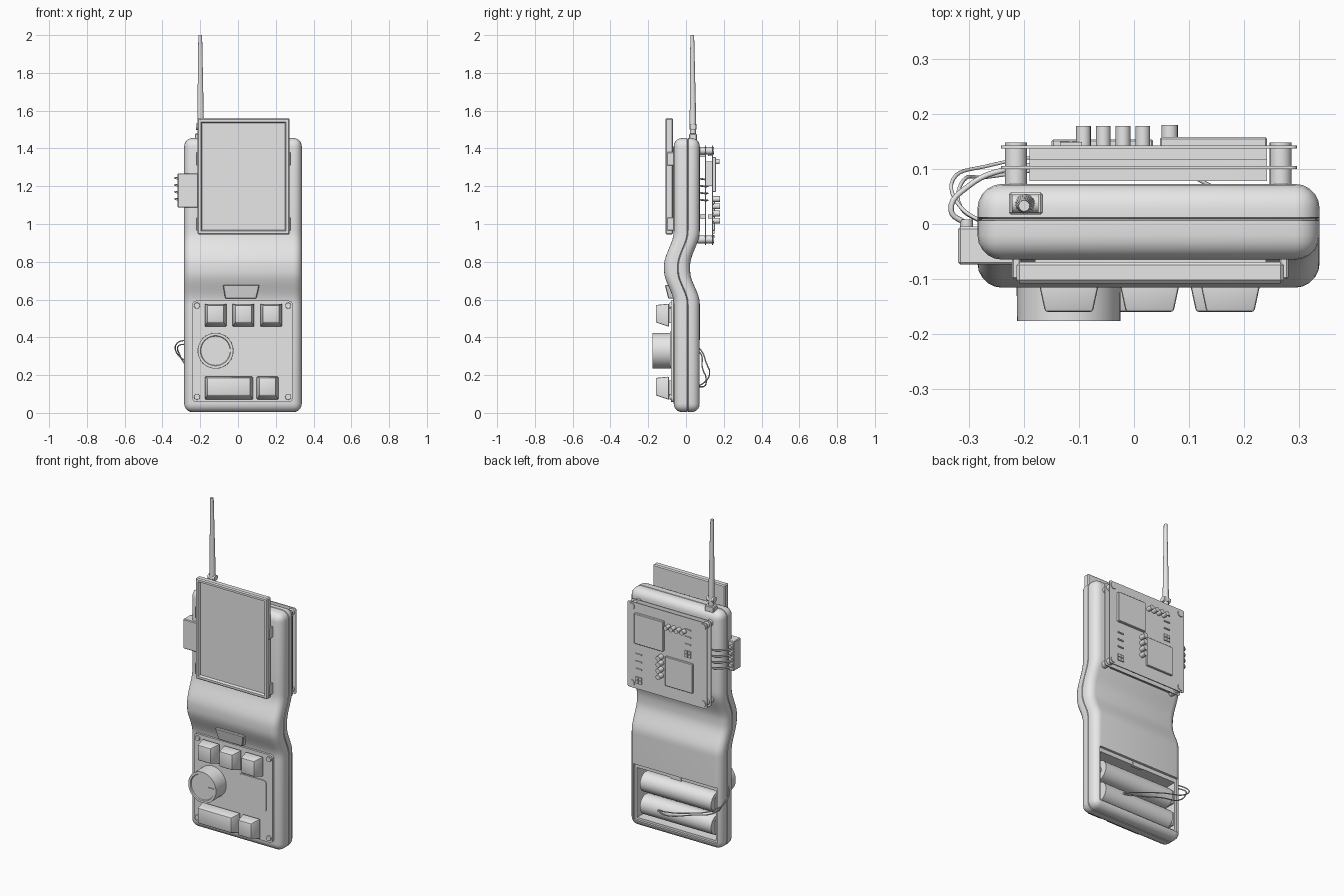
import bpy, bmesh, math
from mathutils import Vector, Matrix

if "Cube" in bpy.data.objects:
    bpy.data.objects.remove(bpy.data.objects["Cube"], do_unlink=True)

grey = bpy.data.materials.new("plain_grey")
grey.use_nodes = True
grey.diffuse_color = (0.8, 0.8, 0.8, 1)
for node in grey.node_tree.nodes:
    if node.type == 'BSDF_PRINCIPLED':
        node.inputs["Base Color"].default_value = (0.8, 0.8, 0.8, 1)


def finish(name, bm):
    mesh = bpy.data.meshes.new(name)
    bmesh.ops.recalc_face_normals(bm, faces=bm.faces[:])
    bm.to_mesh(mesh)
    bm.free()
    mesh.materials.append(grey)
    obj = bpy.data.objects.new(name, mesh)
    bpy.context.collection.objects.link(obj)
    return obj


def box_bm(x, y, z):
    """Box from three (low, high) ranges."""
    bm = bmesh.new()
    bmesh.ops.create_cube(bm, size=1)
    for v in bm.verts:
        v.co = Vector([(r[0] + r[1]) / 2 + c * (r[1] - r[0]) for r, c in zip((x, y, z), v.co)])
    return bm


def bevel(bm, edges, width, segments=2):
    bmesh.ops.bevel(bm, geom=edges, offset=width, segments=segments, profile=0.5, affect='EDGES')


def box(name, x, y, z, width=0.0, segments=2):
    bm = box_bm(x, y, z)
    if width:
        bevel(bm, bm.edges[:], width, segments)
    return finish(name, bm)


def rod_bm(start, end, r1, r2, sides=24):
    a, b = Vector(start), Vector(end)
    bm = bmesh.new()
    turn = (b - a).to_track_quat('Z', 'Y').to_matrix().to_4x4()
    bmesh.ops.create_cone(bm, cap_ends=True, segments=sides, radius1=r1, radius2=r2,
                          depth=(b - a).length, matrix=Matrix.Translation((a + b) / 2) @ turn)
    return bm


def rod(name, start, end, r1, r2=None, sides=24):
    return finish(name, rod_bm(start, end, r1, r1 if r2 is None else r2, sides))


def front_face(bm):
    bm.normal_update()
    return min(bm.faces, key=lambda f: f.calc_center_median().y - f.calc_area() * 0.1)


def rounded_plate(name, x, y, z, radius):
    bm = box_bm(x, y, z)
    upright = [e for e in bm.edges if abs(e.verts[0].co.y - e.verts[1].co.y) > 1e-5]
    bevel(bm, upright, radius, 4)
    return finish(name, bm)


def wire(name, points, radius):
    curve = bpy.data.curves.new(name, 'CURVE')
    curve.dimensions = '3D'
    curve.bevel_depth = radius
    curve.bevel_resolution = 1
    curve.resolution_u = 6
    spline = curve.splines.new('BEZIER')
    spline.bezier_points.add(len(points) - 1)
    for p, co in zip(spline.bezier_points, points):
        p.co = co
        p.handle_left_type = p.handle_right_type = 'AUTO'
    curve.materials.append(grey)
    obj = bpy.data.objects.new(name, curve)
    bpy.context.collection.objects.link(obj)


def smoothstep(a, b, t):
    t = min(max((t - a) / (b - a), 0), 1)
    return t * t * (3 - 2 * t)


# Case: rounded slab with a seam groove, bent forward at the waist
def cut(bm, co, no):
    bmesh.ops.bisect_plane(bm, geom=bm.verts[:] + bm.edges[:] + bm.faces[:], plane_co=co, plane_no=no)


bm = box_bm((-0.285, 0.338), (-0.065, 0.073), (0.004, 1.455))
bevel(bm, bm.edges[:], 0.045, 5)
SEAM = 0.009
for y in (SEAM - 0.003, SEAM, SEAM + 0.003):
    cut(bm, (0, y, 0), (0, 1, 0))
for v in bm.verts:
    if abs(v.co.y - SEAM) < 1e-4:
        v.co.x = 0.0265 + (v.co.x - 0.0265) * 0.975
        v.co.z = 0.73 + (v.co.z - 0.73) * 0.99
for i in range(22):
    cut(bm, (0, 0, 0.57 + i * 0.02), (0, 0, 1))
for v in bm.verts:
    z = v.co.z
    v.co.y -= 0.051 * smoothstep(0.58, 0.75, z) * (1 - smoothstep(0.78, 0.96, z))
case = finish("case", bm)

# Battery bay, with a shallow ledge for its missing lid
cutters = [box("bay_cutter", (-0.245, 0.29), (-0.045, 0.2), (0.055, 0.36)),
           box("ledge_cutter", (-0.258, 0.305), (0.058, 0.2), (0.042, 0.385))]
bpy.context.view_layer.objects.active = case
for c in cutters:
    c.hide_render = True
    mod = case.modifiers.new("bay", 'BOOLEAN')
    mod.operation = 'DIFFERENCE'
    mod.solver = 'EXACT'
    mod.object = c
    bpy.ops.object.modifier_apply(modifier=mod.name)
for c in cutters:
    bpy.data.objects.remove(c, do_unlink=True)
box("lid_catch", (-0.01, 0.06), (0.045, 0.062), (0.355, 0.38))

# Batteries
for i, z in enumerate((0.13, 0.268)):
    side = 1 if i else -1
    rod(f"battery_{i + 1}", (-0.22, 0.012, z), (0.262, 0.012, z), 0.06, sides=32)
    rod(f"battery_tip_{i + 1}", (0.02 + side * 0.24, 0.012, z), (0.02 + side * 0.262, 0.012, z), 0.02)
    box(f"battery_contact_{i + 1}", (-0.243, -0.232), (-0.03, 0.05), (z - 0.04, z + 0.04))
for i in range(2):
    d = i * 0.02
    wire(f"battery_wire_{i + 1}", [(-0.27, 0.0, 0.385 - d), (-0.315, 0.03, 0.375 - d),
                                   (-0.33 + d, 0.08, 0.33 - d), (-0.27, 0.105 - d, 0.27 - d),
                                   (-0.1, 0.125 - d, 0.21 - d), (0.08, 0.095, 0.16 - d),
                                   (0.16, 0.06, 0.14)], 0.0035)

# Screen with recessed display
bm = box_bm((-0.214, 0.273), (-0.108, -0.069), (0.944, 1.56))
bevel(bm, bm.edges[:], 0.006, 1)
face = front_face(bm)
bmesh.ops.inset_region(bm, faces=[face], thickness=0.018, depth=0)
bmesh.ops.inset_region(bm, faces=[face], thickness=0.008, depth=-0.014)
finish("screen", bm)
box("screen_mount", (-0.18, 0.24), (-0.075, -0.055), (0.98, 1.41))
for x in (-0.214, 0.273):
    for z in (1.0, 1.345):
        box("screen_clip", (x - 0.008, x + 0.008), (-0.1, -0.06), (z - 0.035, z + 0.035), 0.003, 1)

# Side connector and its ribbon of wires
box("side_connector", (-0.32, -0.205), (-0.074, -0.005), (1.087, 1.268), 0.004, 1)
for i in range(4):
    z = 1.125 + i * 0.037
    rod("connector_plug", (-0.305, -0.01, z), (-0.305, 0.008, z), 0.012, sides=12)
    wire("connector_wire", [(-0.305, 0.0, z), (-0.333, 0.025, z + 0.008), (-0.3, 0.07, z + 0.004),
                            (-0.23, 0.1, z), (-0.1, 0.109, z), (0.05, 0.114, z)], 0.005)

# Antenna
box("antenna_base", (-0.228, -0.166), (0.017, 0.058), (1.44, 1.478), 0.004, 1)
rod("antenna_post", (-0.198, 0.037, 1.47), (-0.198, 0.037, 1.53), 0.015)
rod("antenna_hinge", (-0.222, 0.037, 1.515), (-0.174, 0.037, 1.515), 0.017)
rod("antenna_rod", (-0.198, 0.037, 1.5), (-0.2, 0.033, 2.0), 0.018, 0.01)

# Circuit boards on the back, on four standoffs
for name, y in (("inner_board", 0.1), ("outer_board", 0.137)):
    rounded_plate(name, (-0.242, 0.297), (y, y + 0.006), (0.89, 1.415), 0.012)
for x in (-0.215, 0.267):
    for z in (0.918, 1.388):
        rod("standoff", (x, 0.06, z), (x, 0.148, z), 0.02)
box("inner_chip", (-0.19, 0.242), (0.106, 0.137), (1.2, 1.33))
for z in (0.915, 1.04, 1.37):
    box("inner_header", (-0.19, 0.242), (0.078, 0.1), (z - 0.014, z + 0.014))
    box("board_header", (-0.19, 0.242), (0.117, 0.137), (z - 0.01, z + 0.01))
box("large_chip", (0.047, 0.242), (0.14, 0.158), (1.17, 1.355), 0.003, 1)
box("small_chip", (-0.15, 0.035), (0.14, 0.154), (0.965, 1.145), 0.003, 1)
for i in range(4):
    x, z = -0.092 + i * 0.036, 1.018 + i * 0.038
    rod("row_capacitor", (x, 0.14, 1.33), (x, 0.178, 1.33), 0.0135, sides=16)
    rod("column_capacitor", (0.065, 0.14, z), (0.065, 0.18, z), 0.015, sides=16)
for x, z in ((-0.115, 1.25), (0.218, 1.01)):
    for i in range(3):
        box("resistor", (x - 0.02, x + 0.02), (0.14, 0.149), (z + i * 0.045, z + i * 0.045 + 0.007))
for x, z in ((-0.115, 1.195), (0.218, 0.945)):
    for dx in (-0.011, 0.011):
        for dz in (-0.011, 0.011):
            box("pad", (x + dx - 0.009, x + dx + 0.009), (0.14, 0.15), (z + dz - 0.009, z + dz + 0.009))

# Control panel
rounded_plate("control_panel", (-0.241, 0.289), (-0.079, -0.055), (0.058, 0.594), 0.02)
for x in (-0.217, 0.266):
    for z in (0.085, 0.568):
        rod("panel_screw", (x, -0.07, z), (x, -0.087, z), 0.017, 0.015, 16)
rounded_plate("touch_pad", (0.06, 0.25), (-0.084, -0.078), (0.24, 0.43), 0.02)


# Keys: tapered caps on short stems
def key(name, x, z):
    bm = box_bm(x, (-0.16, -0.09), z)
    mid = sum(x) / 2
    for v in bm.verts:
        if v.co.y < -0.12:
            v.co.x += 0.015 if v.co.x < mid else -0.015
            v.co.z += 0.023 if v.co.z < sum(z) / 2 else -0.007
    bevel(bm, bm.edges[:], 0.005, 2)
    finish(name, bm)
    box(name + "_stem", (x[0] + 0.02, x[1] - 0.02), (-0.1, -0.07), (z[0] + 0.02, z[1] - 0.02))


for i in range(3):
    key(f"top_key_{i + 1}", (-0.177 + i * 0.147, -0.06 + i * 0.147), (0.456, 0.578))
key("wide_key", (-0.177, 0.08), (0.07, 0.192))
key("small_key", (0.098, 0.215), (0.07, 0.192))

# Knob with rimmed face and pointer
bm = rod_bm((-0.119, -0.075, 0.329), (-0.119, -0.177, 0.329), 0.095, 0.094, 48)
face = front_face(bm)
bmesh.ops.inset_region(bm, faces=[face], thickness=0.014, depth=0)
bmesh.ops.inset_region(bm, faces=[face], thickness=0.003, depth=-0.006)
finish("knob", bm)
box("knob_pointer", (-0.08, -0.038), (-0.177, -0.168), (0.323, 0.339))

# Tilted grip tab on the waist
bm = box_bm((-0.08, 0.114), (-0.094, -0.06), (0.605, 0.678))
for v in bm.verts:
    if v.co.z > 0.64:
        v.co.y -= 0.018
    else:
        v.co.x *= 0.85
bevel(bm, bm.edges[:], 0.004, 1)
finish("grip_tab", bm)

# Smooth curved surfaces, keep edges sharp
bpy.ops.object.select_all(action='DESELECT')
for obj in bpy.context.collection.objects:
    if obj.type == 'MESH':
        obj.select_set(True)
bpy.context.view_layer.objects.active = case
bpy.ops.object.shade_smooth_by_angle(angle=math.radians(35))
